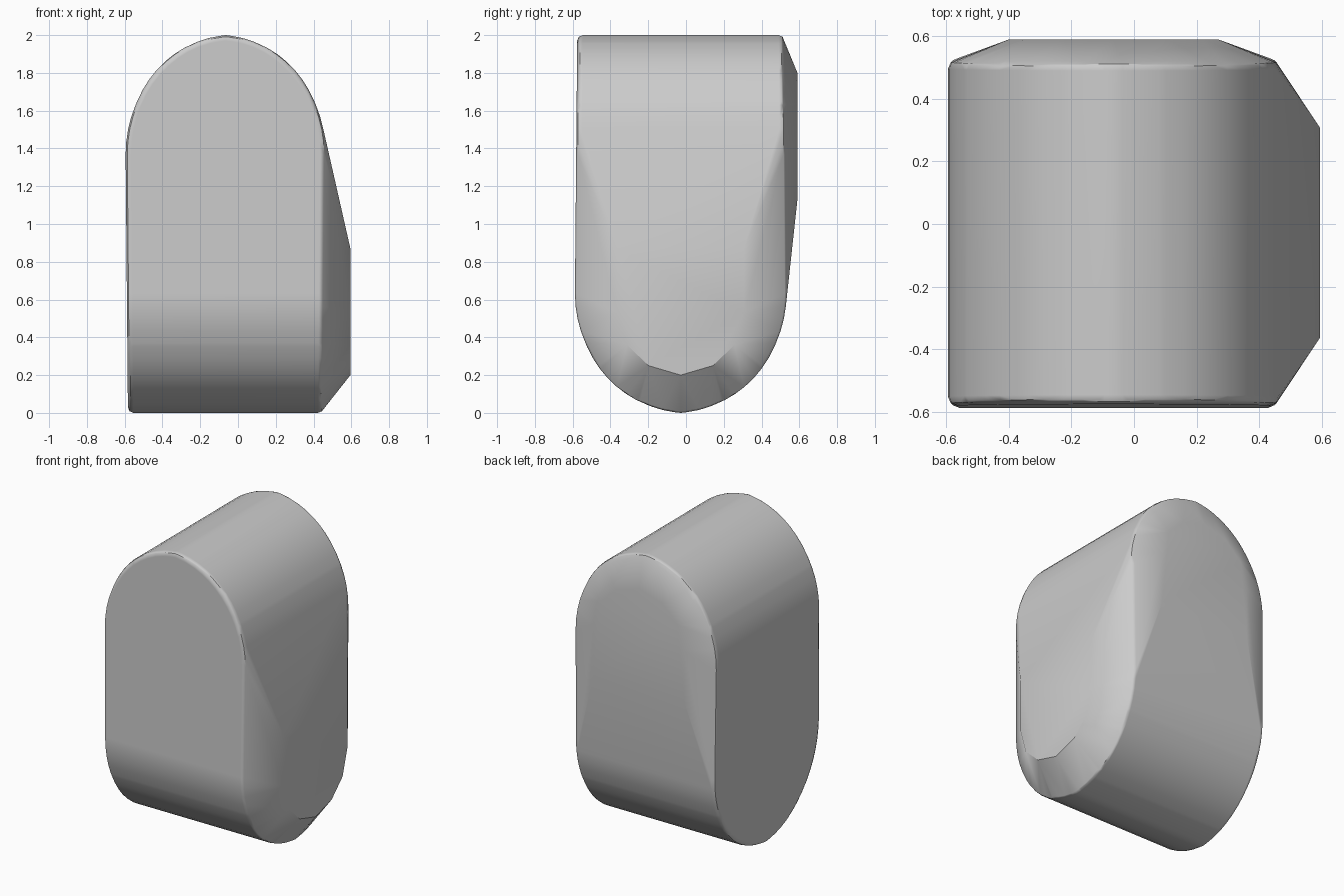
import bpy
import bmesh
from math import cos, sin, pi, sqrt
from mathutils import Vector

if "Cube" in bpy.data.objects:
    bpy.data.objects.remove(bpy.data.objects["Cube"])

ROUND = 0.03          # edge rounding
HALF_X, HALF_Y = 0.53, 0.56
CENTRE_X, CENTRE_Y = -0.065, -0.028
DOME = 0.62           # height of the elliptical arch
HEIGHT = 2.0


def arch_width(half, depth):
    """Half width of an arch at a depth below its crown, tapering slightly."""
    if depth < DOME:
        return half * sqrt(max(0, 1 - (1 - depth / DOME) ** 2))
    return half - 0.012 * (depth - DOME) / (HEIGHT - DOME)


# Directions of the rounding ball
ball = [Vector((0, 0, 1)), Vector((0, 0, -1))]
for tilt in (-pi / 4, 0, pi / 4):
    for k in range(8):
        a = k * pi / 4
        ball.append(Vector((cos(tilt) * cos(a), cos(tilt) * sin(a), sin(tilt))))

# Heights, closely spaced at the crown and the keel
arc = [DOME * (1 - cos(k * pi / 28)) for k in range(15)]
levels = arc + [HEIGHT - d for d in arc]

bm = bmesh.new()

# Body: arch seen from the front, upturned arch seen from the side
inner = HEIGHT - 2 * ROUND
for depth in levels:
    z = HEIGHT - ROUND - depth * inner / HEIGHT
    wx = max(arch_width(HALF_X, depth) - ROUND, 0)
    wy = max(arch_width(HALF_Y, HEIGHT - depth) - ROUND, 0)
    for sx in (-1, 1):
        for sy in (-1, 1):
            core = Vector((CENTRE_X + sx * wx, CENTRE_Y + sy * wy, z))
            for d in ball:
                bm.verts.new(core + d * ROUND)

# Raised plates: one on the left side, one mirrored upside down on the back
outline = [(0.335, 0.87), (0.335, 0.53), (0.285, 0.36), (0.17, 0.25), (0, 0.2)]
for w, z in outline:
    for s in (-1, 1):
        bm.verts.new((0.595, CENTRE_Y + s * w, z))
        bm.verts.new((CENTRE_X + s * w, 0.59, HEIGHT - z))

bmesh.ops.remove_doubles(bm, verts=bm.verts[:], dist=0.002)
hull = bmesh.ops.convex_hull(bm, input=bm.verts[:])
loose = [v for v in bm.verts if not v.link_faces]
bmesh.ops.delete(bm, geom=loose, context='VERTS')
bmesh.ops.dissolve_limit(bm, angle_limit=0.01, verts=bm.verts[:], edges=bm.edges[:])
bmesh.ops.recalc_face_normals(bm, faces=bm.faces[:])

mesh = bpy.data.meshes.new("rounded_block")
bm.to_mesh(mesh)
bm.free()
block = bpy.data.objects.new("rounded_block", mesh)
bpy.context.collection.objects.link(block)

# Plain grey finish
grey = bpy.data.materials.new("grey")
grey.use_nodes = True
colour = (0.6, 0.6, 0.6, 1)
grey.diffuse_color = colour
grey.node_tree.nodes["Principled BSDF"].inputs["Base Color"].default_value = colour
mesh.materials.append(grey)

# Smooth shading with large faces kept flat
bpy.context.view_layer.objects.active = block
block.select_set(True)
bpy.ops.object.shade_smooth_by_angle(angle=pi / 5)
weighted = block.modifiers.new("flat_faces", 'WEIGHTED_NORMAL')
weighted.keep_sharp = True
